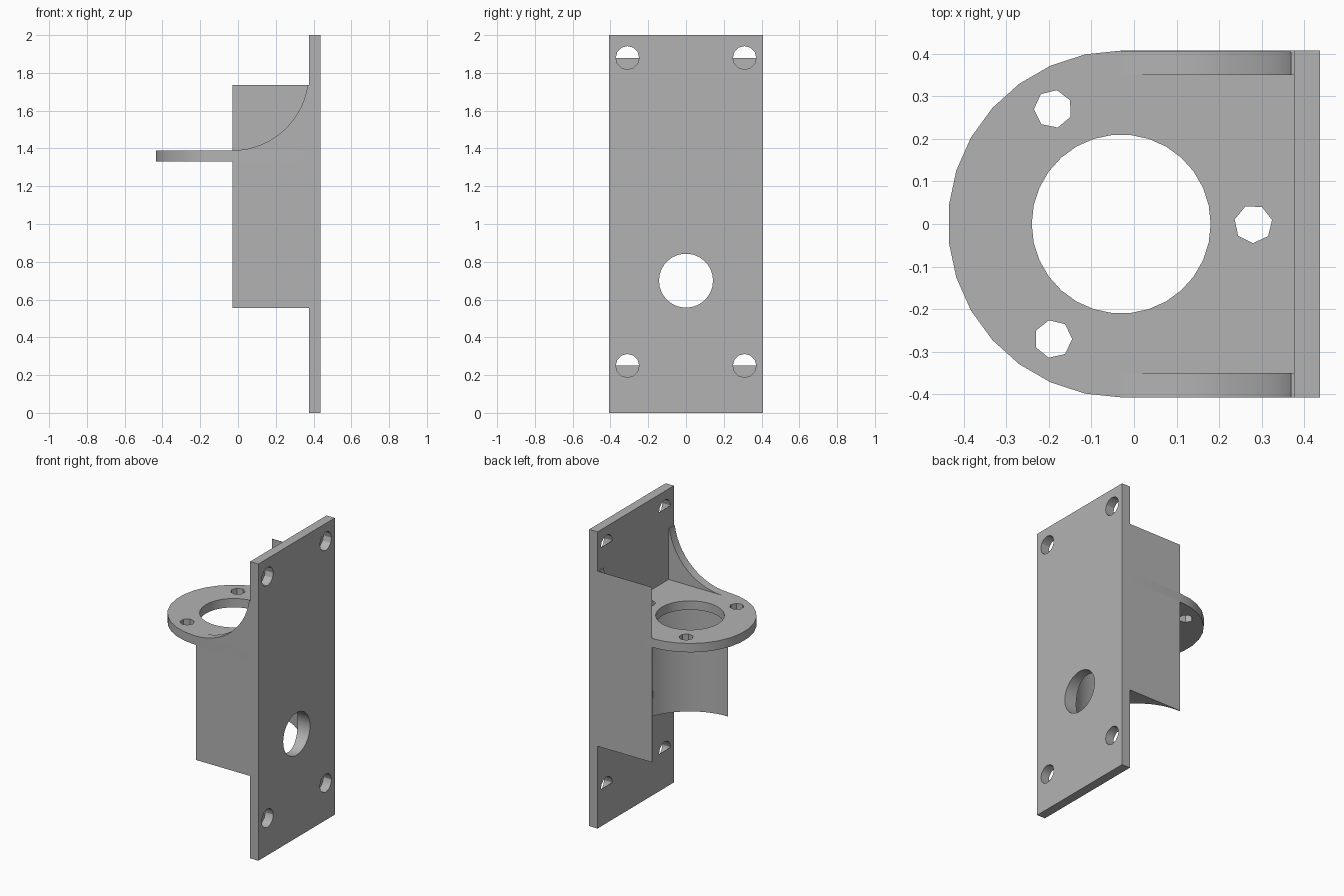
import bpy, bmesh, math
from mathutils import Vector

if "Cube" in bpy.data.objects:
    bpy.data.objects.remove(bpy.data.objects["Cube"], do_unlink=True)

W = 0.407                     # half width
CX = -0.03                    # ring axis
PLATE_IN, PLATE_OUT = 0.375, 0.437
BASE, FLANGE_LOW, FLANGE_TOP, GUSSET_TOP = 0.555, 1.33, 1.39, 1.735

grey = bpy.data.materials.new("bracket grey")
grey.use_nodes = True
colour = (0.45, 0.45, 0.45, 1)
grey.diffuse_color = colour
grey.node_tree.nodes["Principled BSDF"].inputs["Base Color"].default_value = colour


def arc(cx, cy, r, start, end, steps):
    angles = [math.radians(start + (end - start) * i / steps) for i in range(steps + 1)]
    return [(cx + r * math.cos(a), cy + r * math.sin(a)) for a in angles]


def prism(name, outline, axis, low, high):
    """Extrude a 2D outline along an axis."""
    place = {"x": lambda p, t: (t, p[0], p[1]),
             "y": lambda p, t: (p[0], t, p[1]),
             "z": lambda p, t: (p[0], p[1], t)}[axis]
    bm = bmesh.new()
    face = bm.faces.new([bm.verts.new(place(p, low)) for p in outline])
    if high != low:
        step = Vector(place((0, 0), high - low))
        new = bmesh.ops.extrude_face_region(bm, geom=[face])["geom"]
        bmesh.ops.translate(bm, vec=step, verts=[v for v in new if isinstance(v, bmesh.types.BMVert)])
        bmesh.ops.recalc_face_normals(bm, faces=bm.faces[:])
    mesh = bpy.data.meshes.new(name)
    bm.to_mesh(mesh)
    bm.free()
    mesh.materials.append(grey)
    obj = bpy.data.objects.new(name, mesh)
    bpy.context.collection.objects.link(obj)
    return obj


def drill(target, cx, cy, r, sides, axis, low, high, turn=0):
    """Bore a straight hole and remove the cutter."""
    cutter = prism("cutter", arc(cx, cy, r, turn, turn + 360, sides)[:-1], axis, low, high)
    mod = target.modifiers.new("hole", "BOOLEAN")
    mod.operation, mod.solver, mod.object = "DIFFERENCE", "EXACT", cutter
    bpy.ops.object.select_all(action="DESELECT")
    bpy.context.view_layer.objects.active = target
    target.select_set(True)
    bpy.ops.object.modifier_apply(modifier=mod.name)
    cutter.hide_render = True
    bpy.data.objects.remove(cutter, do_unlink=True)


def soften(obj):
    bpy.ops.object.select_all(action="DESELECT")
    bpy.context.view_layer.objects.active = obj
    obj.select_set(True)
    bpy.ops.object.shade_smooth_by_angle(angle=math.radians(30))


# Upright mounting plate with cable hole and four screw holes
plate = prism("mounting_plate", [(-W, 0), (W, 0), (W, 2), (-W, 2)], "x", PLATE_IN, PLATE_OUT)
drill(plate, 0, 0.7, 0.143, 30, "x", 0.3, 0.5)
for side in (-1, 1):
    for z in (0.25, 1.88):
        drill(plate, side * 0.31, z, 0.062, 12, "x", 0.3, 0.5)
        # Half cover on the inner end of each screw hole
        prism("screw_hole_cover", arc(side * 0.31, z, 0.062, 180, 360, 6), "x", PLATE_IN, PLATE_IN + 0.002)
soften(plate)

# Half-round cradle below the flange
cradle = prism("cradle", [(CX, W), (PLATE_IN, W), (PLATE_IN, -W), (CX, -W)]
               + arc(CX, 0, 0.402, -90, 90, 30), "z", BASE, FLANGE_LOW)
drill(cradle, 0, 0.7, 0.143, 30, "x", 0.2, 0.5)
soften(cradle)

# Round-nosed flange with centre opening and three bolt holes
flange = prism("flange", [(PLATE_IN, -W), (PLATE_IN, W)] + arc(CX, 0, W, 90, 270, 15),
               "z", FLANGE_LOW, FLANGE_TOP)
drill(flange, CX, 0, 0.21, 30, "z", 1.2, 1.5)
for x, y, turn in ((0.28, 0, 12), (-0.19, 0.27, 27), (-0.19, -0.27, 0)):
    drill(flange, x, y, 0.045, 7, "z", 1.2, 1.5, turn)
soften(flange)

# Curved gussets joining flange and plate
curve = arc(CX, 1.793, 0.403, -90, -8.3, 14)
for name, low, high in (("front_gusset", -W, -0.35), ("back_gusset", 0.35, W)):
    soften(prism(name, curve + [(PLATE_IN, GUSSET_TOP), (PLATE_IN, FLANGE_TOP)], "y", low, high))

# Thin web closing the back gusset into a rectangle
prism("back_web", curve + [(CX, GUSSET_TOP)], "y", W - 0.003, W)
